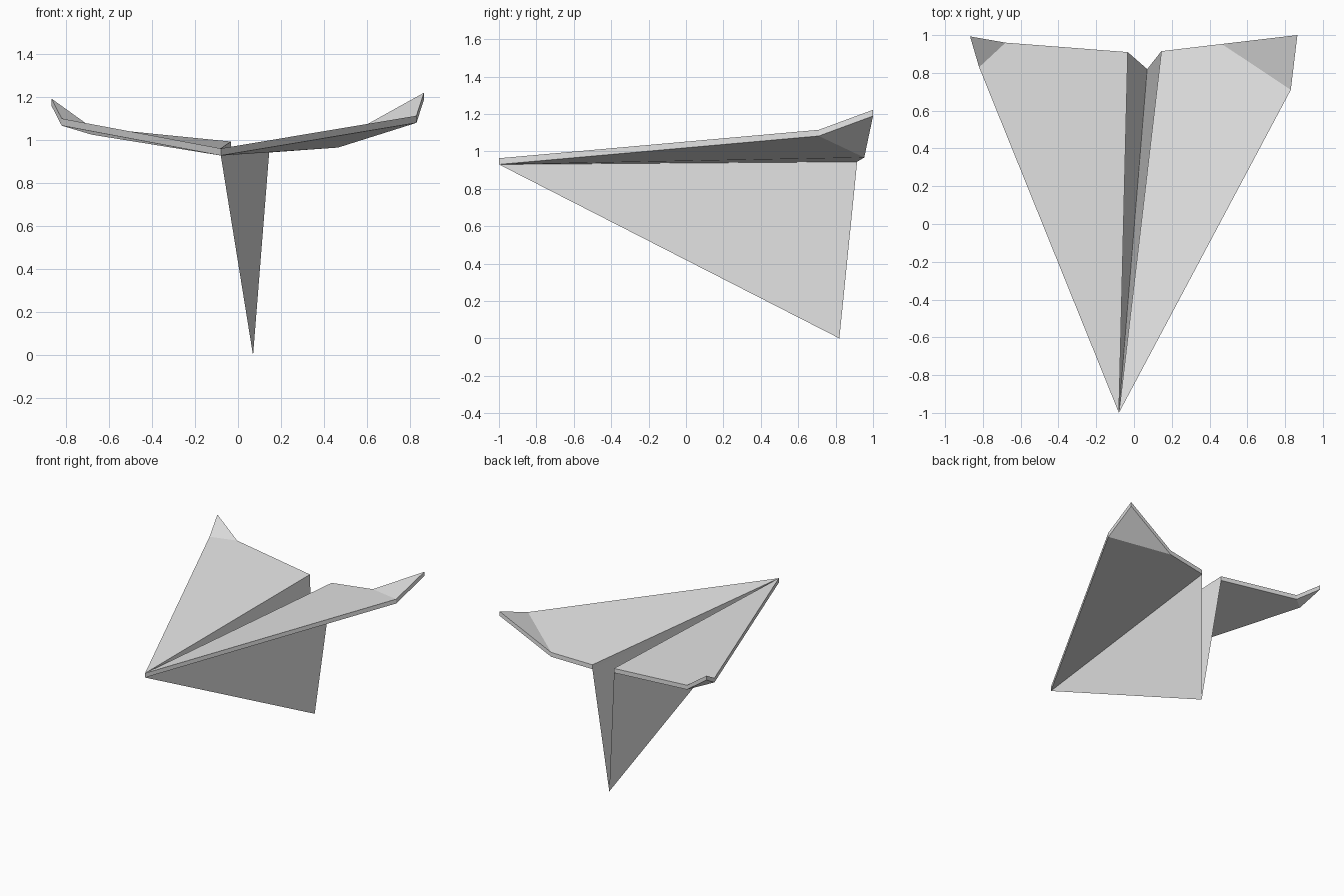
import bpy
import bmesh
from mathutils import Vector

cube = bpy.data.objects.get("Cube")
if cube:
    bpy.data.objects.remove(cube, do_unlink=True)

THICKNESS = Vector((0, 0, -0.033))

# Plain white paper
paper = bpy.data.materials.new("white_paper")
paper.use_nodes = True
paper.diffuse_color = (0.8, 0.8, 0.8, 1)
paper.node_tree.nodes["Principled BSDF"].inputs["Base Color"].default_value = (0.8, 0.8, 0.8, 1)


def make_object(name, points, faces, drop=None):
    """Folded sheet from shared corner points; with a drop it becomes a closed slab."""
    bm = bmesh.new()
    verts = [bm.verts.new(p) for p in points]
    sheet = [bm.faces.new([verts[i] for i in face]) for face in faces]
    if drop:
        result = bmesh.ops.extrude_face_region(bm, geom=sheet, use_keep_orig=True)
        lower = [v for v in result["geom"] if isinstance(v, bmesh.types.BMVert)]
        bmesh.ops.translate(bm, verts=lower, vec=drop)
        bmesh.ops.recalc_face_normals(bm, faces=bm.faces[:])
    mesh = bpy.data.meshes.new(name)
    bm.to_mesh(mesh)
    bm.free()
    mesh.materials.append(paper)
    obj = bpy.data.objects.new(name, mesh)
    bpy.context.collection.objects.link(obj)
    return obj


# Shared corners of the folds
nose = Vector((-0.08, -1.0, 0.963))
keel_end = Vector((0.07, 0.82, 0.0))
left_root = Vector((0.145, 0.915, 0.977))
right_root = Vector((-0.033, 0.91, 0.995))

# Wings: main panel plus the upturned tip beyond the crease
wing_faces = [(0, 1, 2, 3), (1, 4, 2)]
make_object("left_wing",
            [nose, (0.83, 0.71, 1.115), (0.465, 0.953, 1.0), left_root, (0.865, 1.0, 1.222)],
            wing_faces, THICKNESS)
make_object("right_wing",
            [nose, (-0.82, 0.83, 1.102), (-0.68, 0.96, 1.06), right_root, (-0.868, 0.993, 1.195)],
            wing_faces, THICKNESS)

# Keel: two thin sheets meeting along the bottom fold, open above and behind
make_object("keel",
            [nose + THICKNESS, keel_end, left_root + THICKNESS, right_root + THICKNESS],
            [(0, 1, 2), (0, 3, 1)])
